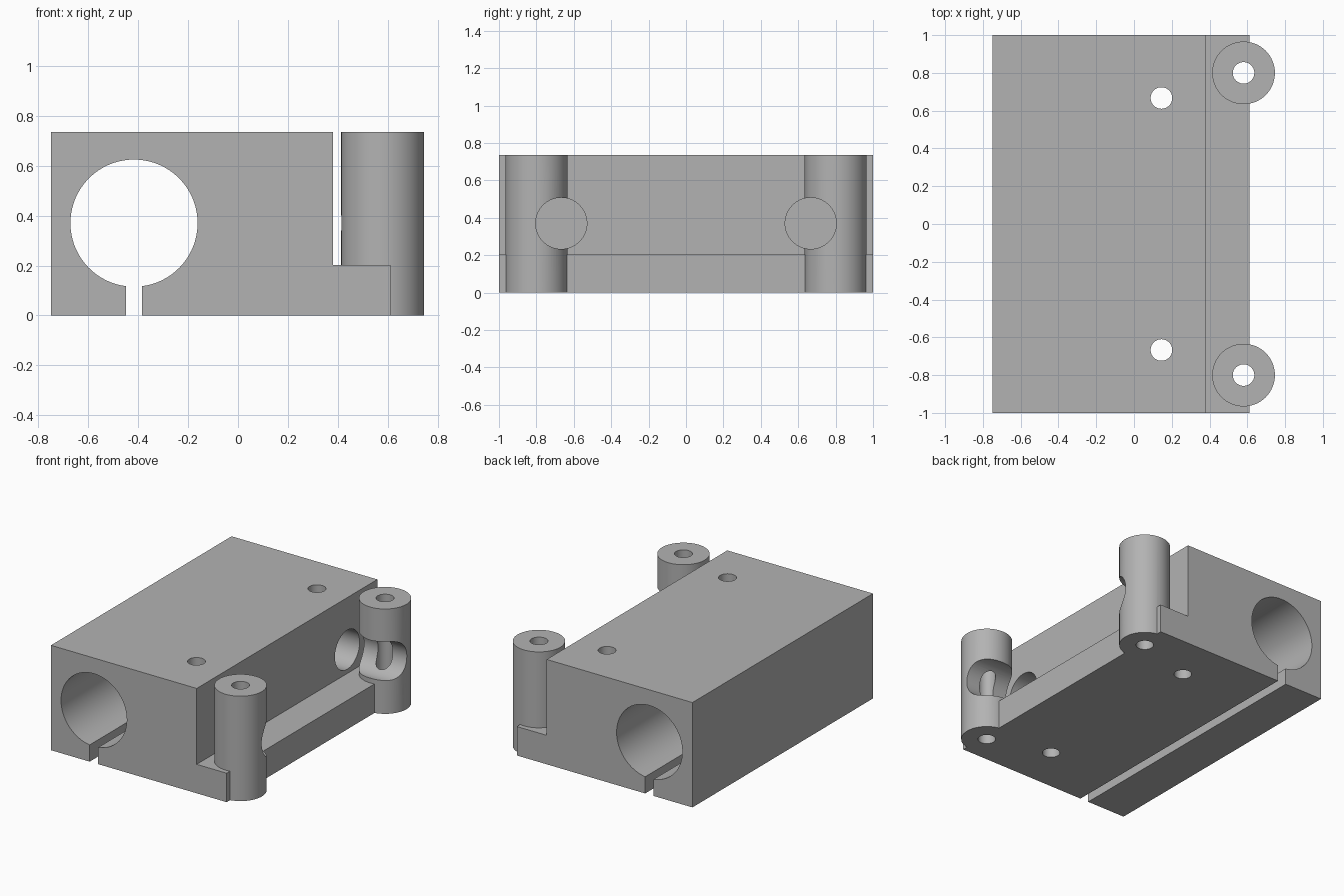
import bpy
import bmesh
from math import sin, cos, asin, pi, radians

cube = bpy.data.objects.get("Cube")
if cube:
    bpy.data.objects.remove(cube)

HEIGHT, HALF_LEN = 0.735, 1.0
LEFT, STEP, EDGE, LEDGE = -0.75, 0.38, 0.612, 0.203
BORE_X, BORE_Z, BORE_R, SLOT = -0.417, 0.37, 0.255, 0.033
POST_X, POST_Y, POST_R = 0.58, 0.8, 0.166
SCREW_X, ROD_Y, ROD_R, HOLE_R = 0.145, 0.667, 0.137, 0.057

grey = bpy.data.materials.new("plain grey")
grey.use_nodes = True
colour = (0.45, 0.45, 0.45, 1)
grey.diffuse_color = colour
grey.node_tree.nodes["Principled BSDF"].inputs["Base Color"].default_value = colour


def cylinder(name, radius, length, centre, rotation=(0, 0, 0)):
    bpy.ops.mesh.primitive_cylinder_add(vertices=64, radius=radius, depth=length,
                                        location=centre, rotation=rotation)
    obj = bpy.context.object
    obj.name = name
    obj.data.materials.append(grey)
    return obj


def combine(target, tool, operation):
    bpy.ops.object.select_all(action='DESELECT')
    bpy.context.view_layer.objects.active = target
    target.select_set(True)
    mod = target.modifiers.new(operation.lower(), 'BOOLEAN')
    mod.operation = operation
    mod.solver = 'EXACT'
    mod.object = tool
    bpy.ops.object.modifier_apply(modifier=mod.name)
    bpy.data.objects.remove(tool)


# Stepped block with a slotted keyhole bore, extruded along its length
gap = asin(SLOT / BORE_R)
steps = 72
arc = []
for i in range(steps + 1):
    a = -pi / 2 - gap - (2 * pi - 2 * gap) * i / steps
    arc.append((BORE_X + BORE_R * cos(a), BORE_Z + BORE_R * sin(a)))
profile = [(LEFT, 0), (BORE_X - SLOT, 0)] + arc + [
    (BORE_X + SLOT, 0), (EDGE, 0), (EDGE, LEDGE), (STEP, LEDGE),
    (STEP, HEIGHT), (LEFT, HEIGHT)]
bm = bmesh.new()
face = bm.faces.new([bm.verts.new((x, -HALF_LEN, z)) for x, z in profile])
extruded = bmesh.ops.extrude_face_region(bm, geom=[face])["geom"]
bmesh.ops.translate(bm, vec=(0, 2 * HALF_LEN, 0),
                    verts=[v for v in extruded if isinstance(v, bmesh.types.BMVert)])
bmesh.ops.recalc_face_normals(bm, faces=bm.faces)
mesh = bpy.data.meshes.new("clamp_block")
bm.to_mesh(mesh)
bm.free()
mesh.materials.append(grey)
block = bpy.data.objects.new("clamp_block", mesh)
bpy.context.collection.objects.link(block)

# Corner posts, blind rod sockets and vertical screw holes at both ends
for side in (-1, 1):
    post = cylinder("post", POST_R, HEIGHT, (POST_X, side * POST_Y, HEIGHT / 2))
    combine(block, post, 'UNION')
for side in (-1, 1):
    socket = cylinder("socket_cutter", ROD_R, 1.0, (0.45, side * ROD_Y, BORE_Z),
                      (0, pi / 2, 0))
    combine(block, socket, 'DIFFERENCE')
    for x, y in ((POST_X, POST_Y), (SCREW_X, ROD_Y)):
        hole = cylinder("hole_cutter", HOLE_R, 2, (x, side * y, BORE_Z))
        combine(block, hole, 'DIFFERENCE')

bpy.ops.object.shade_smooth_by_angle(angle=radians(30))
